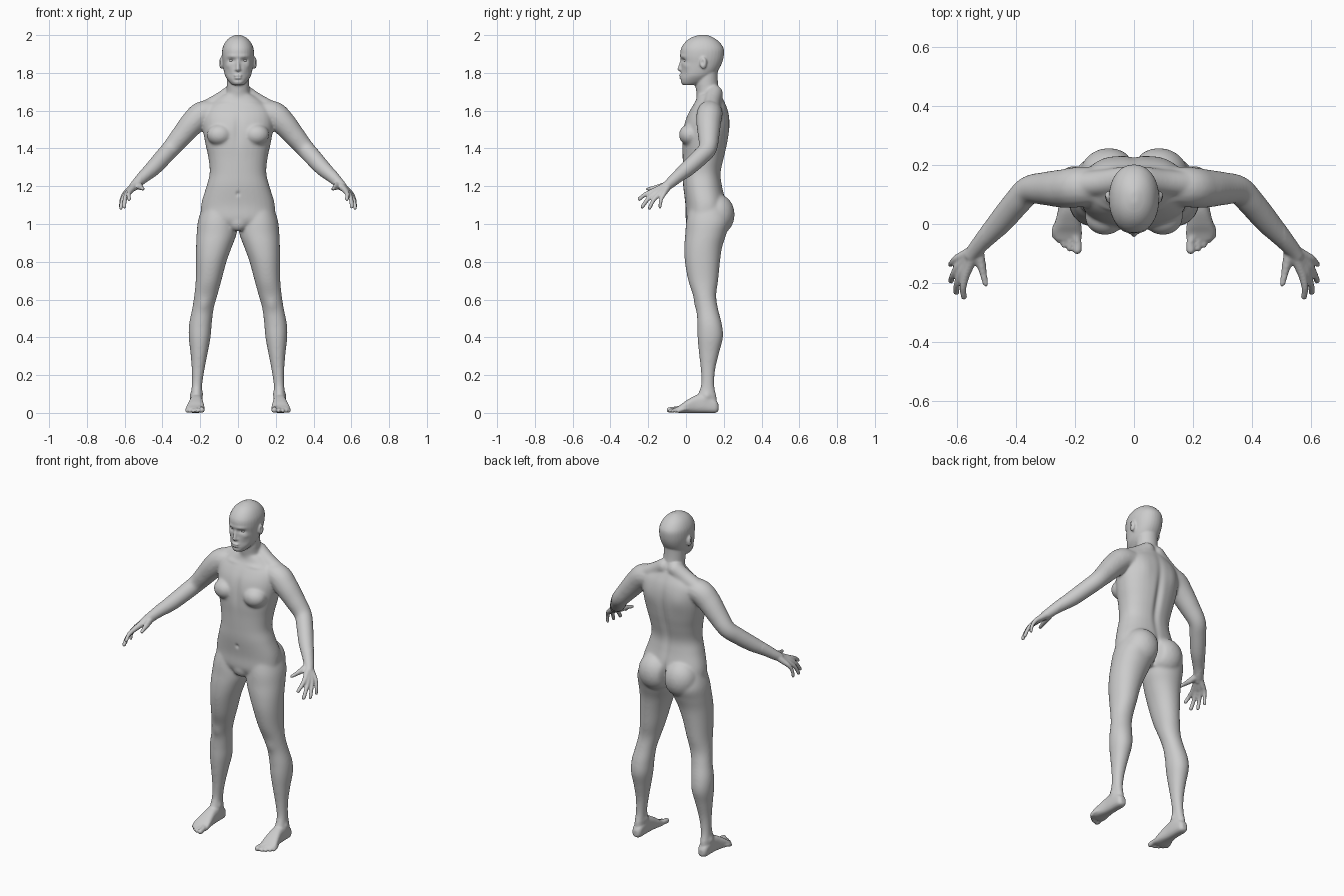
import bpy, bmesh, math
from mathutils import Vector, Matrix

bm = bmesh.new()
SEG = 32


def spline(rows, steps=5):
    """Catmull-Rom resampling of equally long tuples."""
    out = []
    for i in range(len(rows) - 1):
        a, b, c, d = (rows[max(0, min(len(rows) - 1, i + k))] for k in (-1, 0, 1, 2))
        for s in range(steps):
            t = s / steps
            out.append([0.5 * (2 * q + (r - p) * t + (2 * p - 5 * q + 4 * r - w) * t * t
                               + (3 * q - p - 3 * r + w) * t ** 3)
                        for p, q, r, w in zip(a, b, c, d)])
    return out + [list(rows[-1])]


def skin(rings):
    """Bridge rings of points into a capped solid."""
    vs = [[bm.verts.new(p) for p in ring] for ring in rings]
    n = len(vs[0])
    for a, b in zip(vs, vs[1:]):
        for i in range(n):
            bm.faces.new((a[i], a[(i + 1) % n], b[(i + 1) % n], b[i]))
    bm.faces.new(vs[0][::-1])
    bm.faces.new(vs[-1])


def loft(rows, side=1, along_y=False, power=2.3):
    """Rows are (position, centre x, half width, low edge, high edge)."""
    rings = []
    for t, cx, r, lo, hi in spline(rows):
        ring = []
        for i in range(SEG):
            a = 2 * math.pi * i / SEG
            c, s = (math.copysign(abs(f) ** (2 / power), f) for f in (math.cos(a), math.sin(a)))
            x, w = side * (cx + r * c), (lo + hi) / 2 + (hi - lo) / 2 * s
            ring.append((x, t, w) if along_y else (x, w, t))
        rings.append(ring)
    skin(rings)


def ball(c, r, side=1, target=None):
    bmesh.ops.create_icosphere(target or bm, subdivisions=3, radius=1, matrix=Matrix.LocRotScale(
        Vector((side * c[0], c[1], c[2])), None, Vector(r)))


def tube(rows, side=1):
    """Rows are (x, y, z, radius); ends are rounded."""
    pts = spline(rows)
    pos = [Vector((side * p[0], p[1], p[2])) for p in pts]
    prev, q, rings = Vector((0, 0, 1)), Matrix.Identity(3), []
    for i, p in enumerate(pos):
        d = (pos[min(i + 1, len(pos) - 1)] - pos[max(i - 1, 0)]).normalized()
        q = prev.rotation_difference(d).to_matrix() @ q
        prev = d
        rings.append([p + q @ Vector((math.cos(k * math.pi / 8), math.sin(k * math.pi / 8), 0)) * pts[i][3]
                      for k in range(16)])
    skin(rings)
    for row in (rows[0], rows[-1]):
        ball(row[:3], (row[3],) * 3, side)


# torso, neck and head
loft([(.97, 0, .10, .03, .17), (1.02, 0, .185, .0, .2), (1.1, 0, .195, -.003, .212),
      (1.2, 0, .167, -.015, .192), (1.27, 0, .15, -.017, .185), (1.35, 0, .157, -.018, .202),
      (1.42, 0, .172, -.02, .218), (1.5, 0, .186, -.015, .23), (1.56, 0, .188, .0, .23),
      (1.61, 0, .175, .025, .22), (1.65, 0, .13, .05, .203), (1.685, 0, .08, .06, .185)])
loft([(1.6, 0, .075, .06, .2), (1.68, 0, .064, .056, .188), (1.73, 0, .06, .05, .172),
      (1.78, 0, .06, .05, .168), (1.83, 0, .06, .05, .17)], power=2)
loft([(1.735, 0, .028, -.016, .05), (1.75, 0, .045, -.027, .10), (1.78, 0, .066, -.028, .14),
      (1.81, 0, .075, -.026, .168), (1.85, 0, .081, -.025, .19), (1.89, 0, .085, -.03, .2),
      (1.93, 0, .082, -.026, .199), (1.965, 0, .066, -.002, .175), (1.988, 0, .042, .03, .143),
      (2.001, 0, .012, .07, .11)], power=2.15)
ball((0, .035, 1.01), (.055, .037, .05))

# nose and lips
tube([(0, -.02, 1.875, .008), (0, -.028, 1.845, .009), (0, -.033, 1.82, .012)])
ball((0, -.029, 1.7855), (.023, .009, .006))
ball((0, -.027, 1.773), (.02, .009, .006))

fingers = [  # knuckle, tip, radius
    ((.572, -.178, 1.172), (.576, -.247, 1.132), .0115),
    ((.585, -.165, 1.162), (.602, -.231, 1.092), .0115),
    ((.596, -.145, 1.156), (.620, -.193, 1.085), .011),
    ((.602, -.118, 1.158), (.622, -.138, 1.090), .010)]
toes = [(.192, -.087, .0155), (.217, -.083, .011), (.237, -.071, .0105),
        (.254, -.056, .010), (.269, -.041, .010)]

for s in (1, -1):
    # nostril wing, ear, breast, buttock
    ball((.011, -.024, 1.817), (.008, .01, .007), s)
    ball((.088, .092, 1.853), (.013, .019, .032), s)
    ball((.098, .022, 1.472), (.068, .06, .058), s)
    ball((.085, .165, 1.05), (.1, .093, .11), s)
    # trapezius and arm
    tube([(.035, .15, 1.69, .046), (.10, .14, 1.648, .045), (.17, .135, 1.61, .045)], s)
    tube([(.10, .13, 1.59, .062), (.185, .125, 1.583, .069), (.24, .12, 1.535, .066),
          (.30, .12, 1.465, .057), (.355, .115, 1.40, .049), (.395, .075, 1.355, .047),
          (.45, .01, 1.295, .043), (.50, -.045, 1.25, .034), (.535, -.085, 1.215, .028),
          (.55, -.105, 1.2, .025)], s)
    # hand
    tube([(.53, -.085, 1.21, .021), (.517, -.135, 1.197, .017), (.508, -.175, 1.19, .0125),
          (.501, -.205, 1.185, .011)], s)
    for k, tip, r in fingers:
        k, tip = Vector(k), Vector(tip)
        mid = k.lerp(tip, .5) + Vector((.005, -.004, .004))
        tube([(.54, -.09, 1.21, .022), (*k.lerp(Vector((.54, -.09, 1.21)), .4), .017),
              (*k, r + .003), (*mid, r), (*tip, r - .001)], s)
    # leg
    loft([(1.10, .095, .09, .02, .21), (1.02, .108, .103, .002, .235), (.95, .113, .106, -.004, .215),
          (.88, .127, .095, -.009, .192), (.80, .142, .081, -.006, .18), (.70, .156, .068, .012, .17),
          (.62, .171, .061, .038, .16), (.55, .186, .057, .055, .17), (.47, .199, .06, .06, .19),
          (.40, .203, .058, .061, .196), (.32, .206, .046, .068, .176), (.23, .211, .034, .078, .155),
          (.15, .217, .028, .08, .15), (.09, .22, .029, .06, .16), (.04, .22, .03, .05, .165)], s, power=2.1)
    # foot and toes
    loft([(.172, .22, .014, .012, .045), (.155, .22, .028, .0, .07), (.10, .22, .033, 0, .10),
          (.05, .221, .036, 0, .092), (.0, .224, .045, 0, .064), (-.03, .226, .05, 0, .042),
          (-.055, .222, .044, .002, .028)], s, True, 2.7)
    for x, y, r in toes:
        tube([(x * .6 + .09, y + .06, .024, r), (x, y + .025, .019, r * .92), (x, y, r, r)], s)

bmesh.ops.recalc_face_normals(bm, faces=bm.faces[:])
mesh = bpy.data.meshes.new("body")
bm.to_mesh(mesh)
bm.free()
body = bpy.data.objects.new("body", mesh)
bpy.context.collection.objects.link(body)


def bake(obj):
    """Apply all modifiers."""
    bpy.context.view_layer.update()
    dg = bpy.context.evaluated_depsgraph_get()
    new = bpy.data.meshes.new_from_object(obj.evaluated_get(dg))
    obj.modifiers.clear()
    obj.data = new


# fuse the parts into one skin
fuse = body.modifiers.new("fuse", 'REMESH')
fuse.mode, fuse.voxel_size = 'VOXEL', .0055
bake(body)

# blend the joins, keeping hands, feet and face crisp
group = body.vertex_groups.new(name="blend")
group.add([v.index for v in body.data.vertices
           if abs(v.co.x) < .51 and .1 < v.co.z < 1.73], 1, 'REPLACE')
for name, count in (("blend", 24), ("", 3)):
    m = body.modifiers.new("smooth", 'SMOOTH')
    m.factor, m.iterations, m.vertex_group = .5, count, name
bake(body)

# sculpted details: centre, size, push (mirrored where off-centre)
details = [
    ((.034, -.015, 1.866), (.019, .03, .011), (0, .011, 0)),     # eye socket
    ((.035, -.022, 1.888), (.03, .03, .009), (0, -.004, 0)),     # brow
    ((.055, -.005, 1.838), (.016, .03, .014), (.002, -.003, 0)), # cheekbone
    ((.048, -.01, 1.795), (.018, .04, .02), (0, .004, 0)),       # cheek
    ((0, -.035, 1.779), (.022, .03, .003), (0, .005, 0)),        # mouth line
    ((0, -.03, 1.762), (.022, .03, .006), (0, .004, 0)),         # chin crease
    ((.1, .086, 1.856), (.02, .008, .015), (-.008, 0, 0)),       # ear hollow
    ((.09, .03, 1.637), (.05, .04, .010), (0, -.005, 0)),        # collarbone
    ((0, -.02, 1.50), (.02, .06, .09), (0, .007, 0)),            # breastbone
    ((0, -.015, 1.16), (.010, .04, .012), (0, .007, 0)),         # navel
    ((0, .21, 1.38), (.02, .06, .19), (0, -.013, 0)),            # spine groove
    ((.10, .22, 1.53), (.045, .06, .06), (0, .005, 0)),          # shoulder blade
    ((0, .22, 1.03), (.014, .08, .07), (0, -.028, 0)),           # buttock cleft
    ((.178, .045, .57), (.03, .03, .035), (0, -.006, 0)),        # kneecap
    ((.25, .11, .09), (.015, .02, .02), (.006, 0, 0)),           # outer ankle
    ((.19, .10, .10), (.015, .02, .02), (-.006, 0, 0)),          # inner ankle
]
for c, r, push in details:
    for s in ((1, -1) if c[0] else (1,)):
        for v in body.data.vertices:
            p = v.co
            if abs(p.z - c[2]) > 2.5 * r[2]:
                continue
            d = ((p.x - s * c[0]) / r[0]) ** 2 + ((p.y - c[1]) / r[1]) ** 2 + ((p.z - c[2]) / r[2]) ** 2
            if d < 6:
                f = math.exp(-d)
                v.co = p + Vector((s * push[0], push[1], push[2])) * f
body.data.shade_smooth()

# eyes
em = bmesh.new()
for s in (1, -1):
    ball((.034, .003, 1.866), (.0155, .0145, .0105), s, em)
eye_mesh = bpy.data.meshes.new("eyes")
em.to_mesh(eye_mesh)
em.free()
eye_mesh.shade_smooth()
bpy.context.collection.objects.link(bpy.data.objects.new("eyes", eye_mesh))
